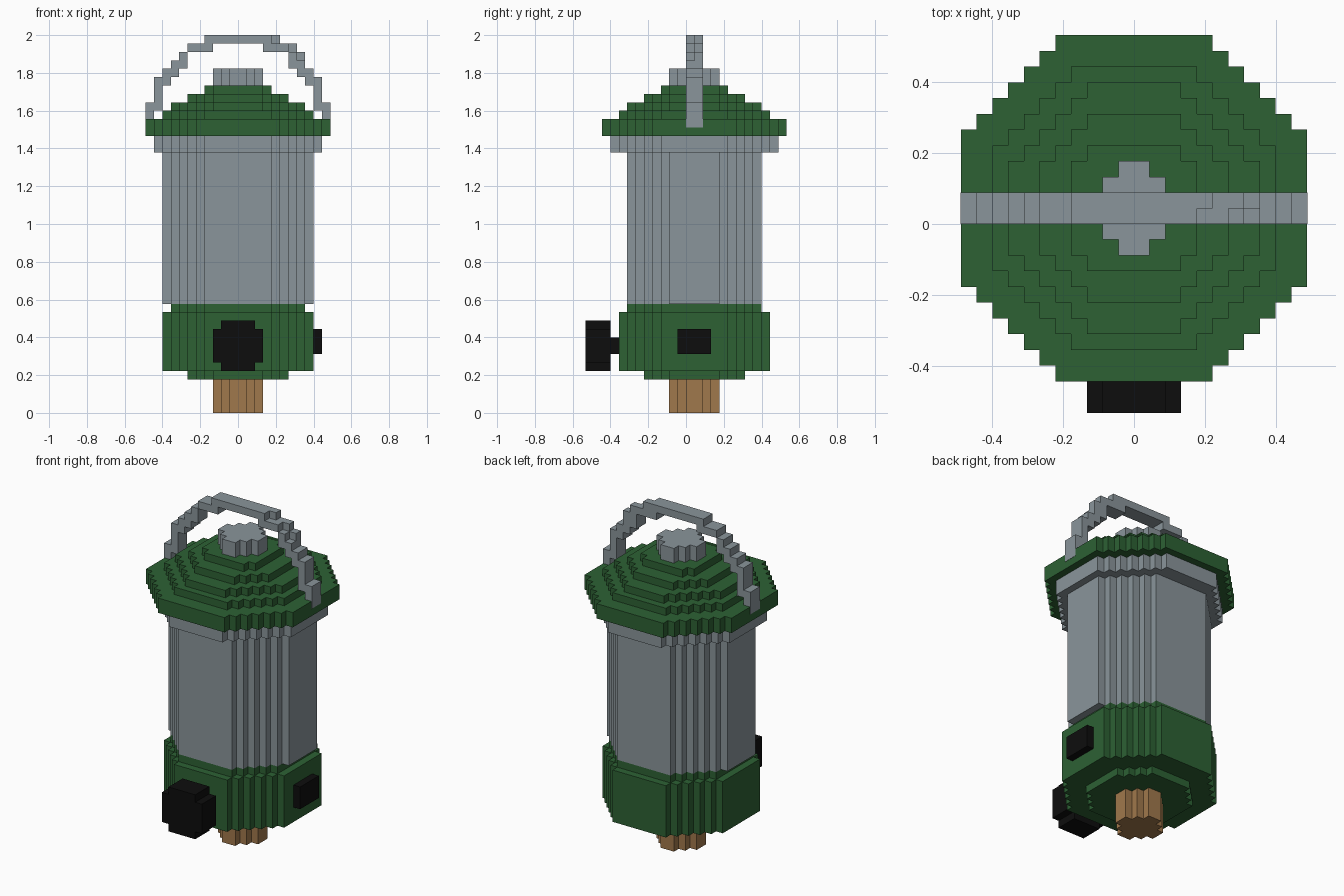
import bpy
import bmesh
from mathutils import Vector

cube = bpy.data.objects.get("Cube")
if cube:
    bpy.data.objects.remove(cube)

V = 2 / 45                      # size of one block
AXIS = Vector((0, 1, 0))        # lantern axis, in blocks


def material(name, rgb):
    m = bpy.data.materials.new(name)
    m.use_nodes = True
    m.diffuse_color = (*rgb, 1)
    bsdf = m.node_tree.nodes["Principled BSDF"]
    bsdf.inputs["Base Color"].default_value = (*rgb, 1)
    bsdf.inputs["Roughness"].default_value = 0.8
    return m


GREEN = material("green paint", (0.026, 0.120, 0.034))
GREY = material("grey metal", (0.254, 0.301, 0.328))
BLACK = material("black plastic", (0.004, 0.004, 0.004))
WOOD = material("brown wood", (0.352, 0.188, 0.072))


def stepped_octagon(radius, flat):
    """Outline of an octagon whose slanted sides are one-block stairs."""
    quarter = []
    for k in range(radius - flat + 1):
        quarter.append((radius - k, flat + k))
        if k < radius - flat:
            quarter.append((radius - k - 1, flat + k))
    outline = []
    for _ in range(4):
        outline += quarter
        quarter = [(-y, x) for x, y in quarter]
    return outline


def add_prism(bm, outline, low, high, place):
    bottom = bm.faces.new([bm.verts.new(place(a, b, low)) for a, b in outline])
    top = bmesh.ops.extrude_face_region(bm, geom=[bottom])["geom"]
    shift = Vector(place(0, 0, high)) - Vector(place(0, 0, low))
    bmesh.ops.translate(bm, vec=shift,
                        verts=[v for v in top if isinstance(v, bmesh.types.BMVert)])


def upright(a, b, h):
    return (Vector((a, b, h)) + AXIS) * V


def add_box(bm, x0, x1, y0, y1, z0, z1):
    add_prism(bm, [(x0, y0), (x1, y0), (x1, y1), (x0, y1)], z0, z1, upright)


def finish(name, bm, mat):
    bmesh.ops.recalc_face_normals(bm, faces=bm.faces)
    mesh = bpy.data.meshes.new(name)
    bm.to_mesh(mesh)
    bm.free()
    mesh.materials.append(mat)
    obj = bpy.data.objects.new(name, mesh)
    bpy.context.collection.objects.link(obj)
    return obj


def disc(name, radius, flat, low, high, mat, place=upright):
    bm = bmesh.new()
    add_prism(bm, stepped_octagon(radius, flat), low, high, place)
    return finish(name, bm, mat)


# Foot and base
disc("wooden_foot", 3, 1, 0, 4, WOOD)
disc("base_underside", 6, 3, 4, 5, GREEN)
disc("base", 9, 4, 5, 12, GREEN)
disc("base_top_ring", 8, 4, 12, 13, GREEN)

# Barrel with a flat rib on each side
disc("barrel", 8, 4, 13, 31, GREY)
bm = bmesh.new()
for x0, x1 in ((-9, -8), (8, 9)):
    add_box(bm, x0, x1, -3, 3, 13, 31)
finish("barrel_side_ribs", bm, GREY)
disc("collar", 10, 4, 31, 33, GREY)

# Stepped lid and cap
disc("lid_rim", 11, 5, 33, 35, GREEN)
for i, (radius, flat) in enumerate(((9, 4), (8, 3), (6, 3), (4, 3))):
    disc(f"lid_tier_{i + 1}", radius, flat, 35 + i, 36 + i, GREEN)
disc("lid_cap", 3, 1, 39, 41, GREY)

# Carrying handle: mirrored block steps, the back right run sits one block out
steps = [(10, 11.04, 34, 37), (9, 10, 36, 40), (8, 9, 39, 41), (7, 8, 40, 42),
         (6, 7, 41, 43), (3, 6, 43, 44), (0, 4, 44, 45)]
back_extra = [(6, 8, 42, 43), (4, 7, 43, 44), (4, 5, 44, 45)]
bm = bmesh.new()
for x0, x1, z0, z1 in steps:
    add_box(bm, x0, x1, -1, 1, z0, z1)
    add_box(bm, -x1, -x0, -1, 1, z0, z1)
for x0, x1, z0, z1 in back_extra:
    add_box(bm, x0, x1, 0, 1, z0, z1)
finish("carrying_handle", bm, GREY)


# Front knob on a short stem
def forward(a, b, h):
    return Vector((a, h, b + 8)) * V


disc("front_knob", 3, 2, -12, -9, BLACK, forward)
disc("knob_stem", 1, 1, -9, -8, BLACK, forward)

# Switch on the side of the base
bm = bmesh.new()
add_box(bm, 9, 10, -2, 2, 7, 10)
finish("side_switch", bm, BLACK)
